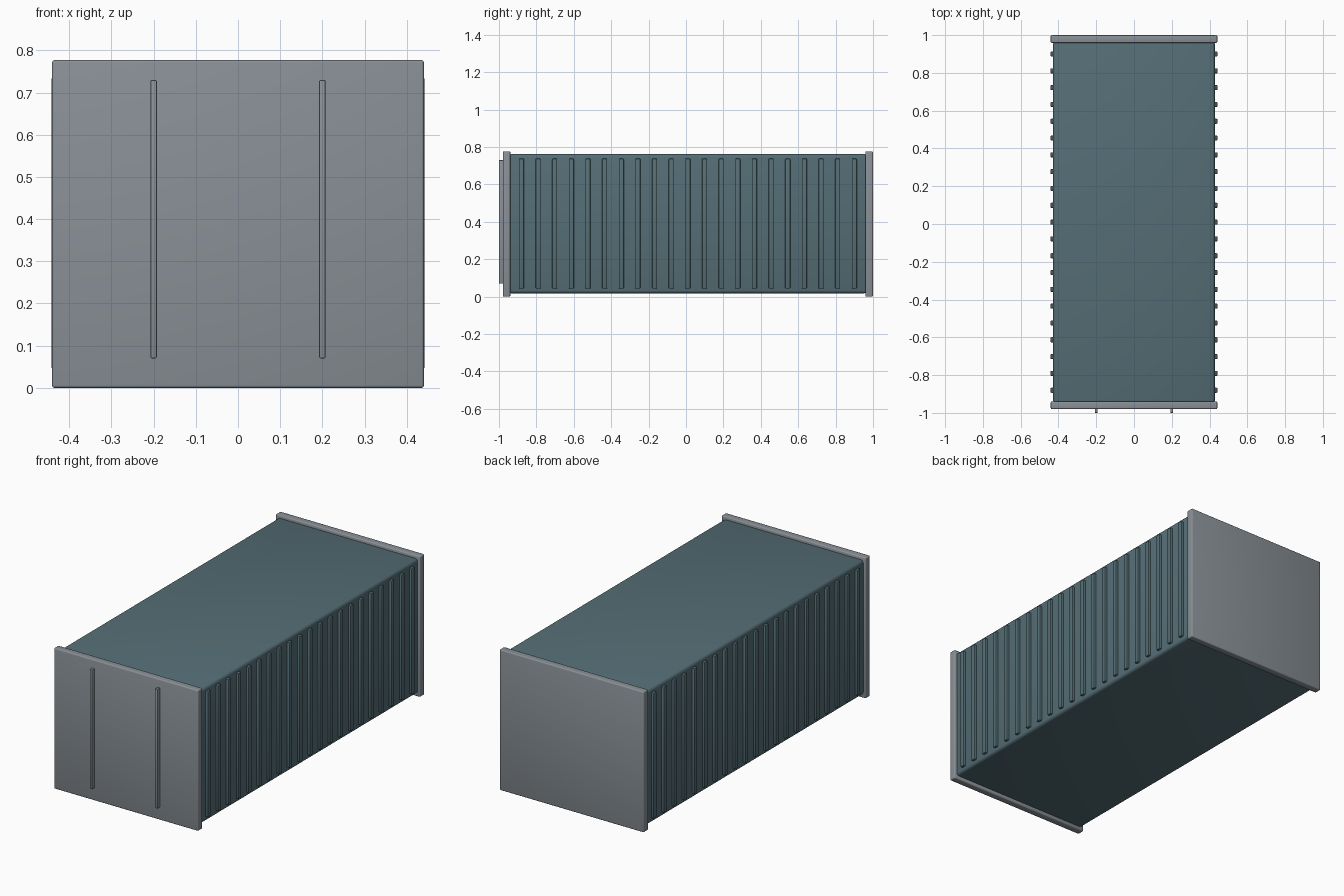
import bpy
import bmesh
from mathutils import Vector

cube = bpy.data.objects.get("Cube")
if cube:
    bpy.data.objects.remove(cube, do_unlink=True)


def make_material(name, rgb):
    mat = bpy.data.materials.new(name)
    mat.use_nodes = True
    color = (*rgb, 1)
    mat.diffuse_color = color
    mat.node_tree.nodes["Principled BSDF"].inputs["Base Color"].default_value = color
    return mat


teal = make_material("dull teal paint", (0.09, 0.155, 0.18))
grey = make_material("grey steel", (0.25, 0.28, 0.305))


def rounded_box(name, low, high, mat, radius, segments=3):
    """Box between two corners with rounded edges."""
    low, high = Vector(low), Vector(high)
    middle, size = (low + high) / 2, high - low
    bm = bmesh.new()
    bmesh.ops.create_cube(bm, size=1)
    bmesh.ops.scale(bm, vec=size, verts=bm.verts)
    bmesh.ops.bevel(bm, geom=bm.edges[:], offset=radius, segments=segments,
                    profile=0.5, affect='EDGES')
    mesh = bpy.data.meshes.new(name)
    bm.to_mesh(mesh)
    bm.free()
    mesh.materials.append(mat)
    obj = bpy.data.objects.new(name, mesh)
    obj.location = middle
    bpy.context.collection.objects.link(obj)
    bpy.ops.object.select_all(action='DESELECT')
    obj.select_set(True)
    bpy.context.view_layer.objects.active = obj
    bpy.ops.object.shade_smooth_by_angle()
    return obj


# Container body
rounded_box("container_body", (-0.428, -0.95, 0.018), (0.428, 0.97, 0.762), teal, 0.016)

# End panels
rounded_box("front_panel", (-0.441, -0.979, 0), (0.441, -0.939, 0.777), grey, 0.006)
rounded_box("back_panel", (-0.441, 0.959, 0), (0.441, 1.0, 0.777), grey, 0.006)

# Vertical ribs and door bars on both sides
RIBS = 21
for side, sign in (("left", 1), ("right", -1)):
    for i in range(RIBS):
        y = 0.01 + (i - (RIBS - 1) / 2) * 0.089
        xs = sorted((sign * 0.415, sign * 0.442))
        rounded_box(f"{side}_rib_{i + 1}", (xs[0], y - 0.0135, 0.043),
                    (xs[1], y + 0.0135, 0.738), teal, 0.005, 2)
    x = sign * 0.2
    rounded_box(f"{side}_door_bar", (x - 0.0075, -1.0, 0.07),
                (x + 0.0075, -0.97, 0.73), grey, 0.003, 2)
